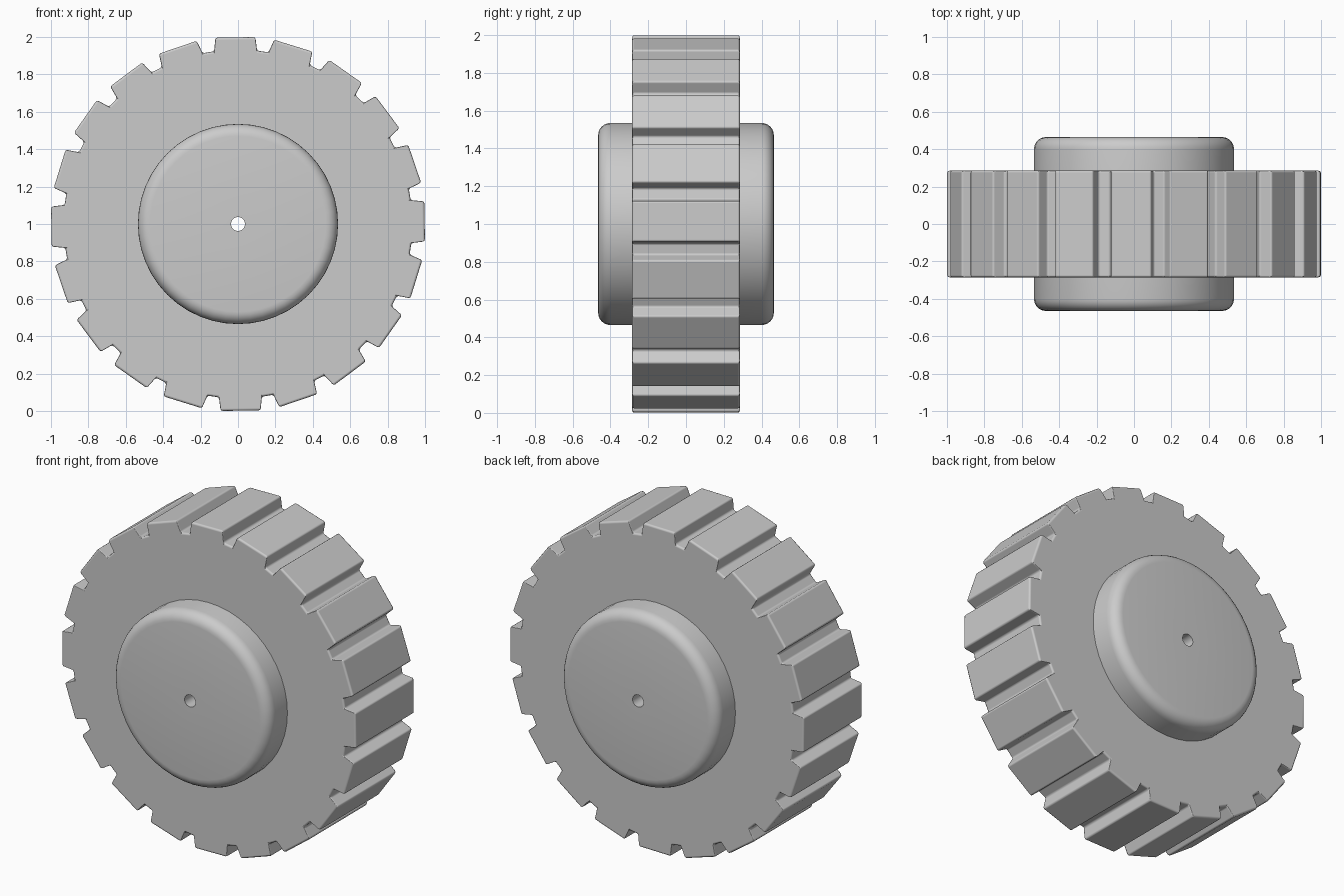
import bpy, bmesh, math

if "Cube" in bpy.data.objects:
    bpy.data.objects.remove(bpy.data.objects["Cube"])

TEETH = 20
TILT = math.radians(0.8)
CENTRE_Z = 1.0

grey = bpy.data.materials.new("plain_grey")
grey.diffuse_color = (0.6, 0.6, 0.6, 1)
grey.use_nodes = True
grey.node_tree.nodes["Principled BSDF"].inputs["Base Color"].default_value = grey.diffuse_color


def make_object(name, bm):
    bmesh.ops.recalc_face_normals(bm, faces=bm.faces)
    mesh = bpy.data.meshes.new(name)
    bm.to_mesh(mesh)
    bm.free()
    mesh.materials.append(grey)
    obj = bpy.data.objects.new(name, mesh)
    bpy.context.collection.objects.link(obj)
    obj.location.z = CENTRE_Z
    return obj


def smooth(obj, angle):
    bpy.ops.object.select_all(action='DESELECT')
    obj.select_set(True)
    bpy.context.view_layer.objects.active = obj
    bpy.ops.object.shade_smooth_by_angle(angle=math.radians(angle))


# Tyre: ring of straight blocks with trapezoid grooves, hollow where the hub sits
tooth = [(-0.115, 0.925), (-0.107, 0.998), (0.107, 0.998), (0.115, 0.925)]
half_width = 0.285
bm = bmesh.new()
loops = []
for i in range(TEETH):
    a = TILT + i * math.tau / TEETH
    for t, r in tooth:
        x, z = r * math.cos(a) - t * math.sin(a), r * math.sin(a) + t * math.cos(a)
        k = 0.48 / math.hypot(x, z)
        loops.append([bm.verts.new(p) for p in (
            (x, -half_width, z), (x, half_width, z),
            (x * k, half_width, z * k), (x * k, -half_width, z * k))])
for i, a in enumerate(loops):
    b = loops[(i + 1) % len(loops)]
    for j in range(4):
        k = (j + 1) % 4
        bm.faces.new((a[j], a[k], b[k], b[j]))
tyre = make_object("tyre", bm)
bevel = tyre.modifiers.new("soft_edges", 'BEVEL')
bevel.width = 0.011
bevel.segments = 2
bevel.limit_method = 'ANGLE'
bevel.angle_limit = math.radians(40)
bevel.harden_normals = True
smooth(tyre, 50)

# Hub: turned drum with rounded rims and a small axle hole right through
radius, depth, hole, rim = 0.535, 0.465, 0.037, 0.065
half = [(hole, depth)]
for i in range(7):
    a = math.pi / 2 * (1 - i / 6)
    half.append((radius - rim + rim * math.cos(a), depth - rim + rim * math.sin(a)))
profile = half + [(r, -y) for r, y in reversed(half)]
sides = 48
bm = bmesh.new()
rings = []
for i in range(sides):
    a = math.tau * i / sides
    rings.append([bm.verts.new((r * math.cos(a), y, r * math.sin(a))) for r, y in profile])
for i, a in enumerate(rings):
    b = rings[(i + 1) % sides]
    for j in range(len(profile)):
        k = (j + 1) % len(profile)
        bm.faces.new((a[j], a[k], b[k], b[j]))
hub = make_object("hub", bm)
smooth(hub, 40)
